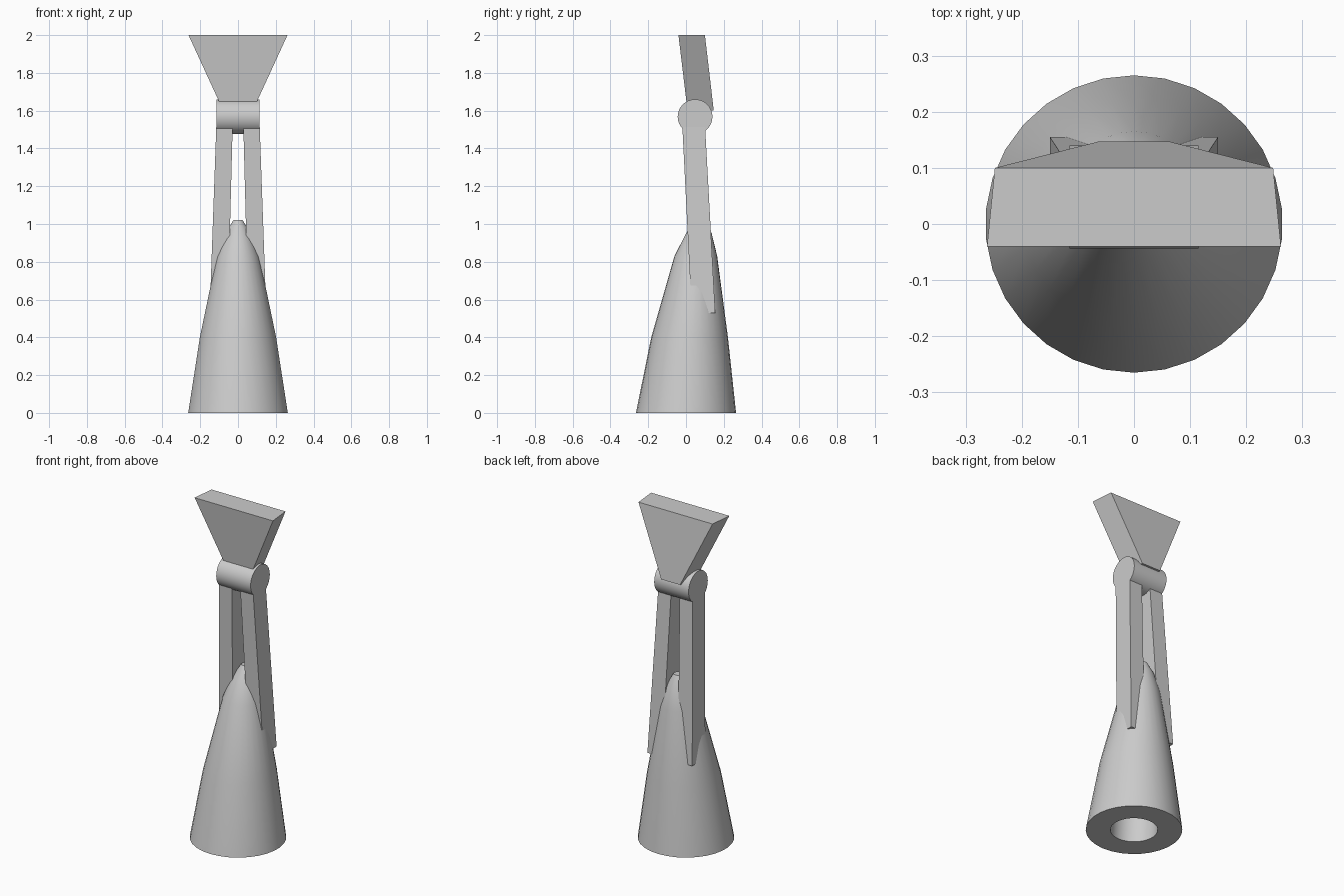
import bpy, bmesh, math

if "Cube" in bpy.data.objects:
    bpy.data.objects.remove(bpy.data.objects["Cube"], do_unlink=True)

grey = bpy.data.materials.new("light_grey")
grey.use_nodes = True
grey.diffuse_color = (0.6, 0.6, 0.6, 1)
grey.node_tree.nodes["Principled BSDF"].inputs["Base Color"].default_value = (0.6, 0.6, 0.6, 1)


def finish(name, bm, smooth=False):
    bmesh.ops.recalc_face_normals(bm, faces=bm.faces)
    mesh = bpy.data.meshes.new(name)
    bm.to_mesh(mesh)
    bm.free()
    mesh.materials.append(grey)
    obj = bpy.data.objects.new(name, mesh)
    bpy.context.collection.objects.link(obj)
    if smooth:
        bpy.ops.object.select_all(action='DESELECT')
        obj.select_set(True)
        bpy.context.view_layer.objects.active = obj
        bpy.ops.object.shade_smooth_by_angle(angle=math.radians(40))
    return obj


def loft(bm, rings):
    """Join equal-length rings of points with quads and cap both ends."""
    loops = [[bm.verts.new(p) for p in ring] for ring in rings]
    n = len(loops[0])
    for a, b in zip(loops, loops[1:]):
        for i in range(n):
            j = (i + 1) % n
            bm.faces.new((a[i], a[j], b[j], b[i]))
    return loops


def circle(radius, y, z, n=30):
    return [(radius * math.sin(i * math.tau / n), y + radius * math.cos(i * math.tau / n), z)
            for i in range(n)]


def rectangle(x0, x1, y0, y1, z):
    return [(x0, y0, z), (x1, y0, z), (x1, y1, z), (x0, y1, z)]


# Leaning tapered body with a blind socket bored into its base
bm = bmesh.new()
profile = [(0.13, 0.03, 0.5), (0.13, 0, 0), (0.265, 0, 0), (0.203, 0.019, 0.4),
           (0.113, 0.052, 0.83), (0.068, 0.068, 0.95), (0.025, 0.075, 1.02)]
loops = loft(bm, [circle(*p) for p in profile])
bm.faces.new(loops[0])
bm.faces.new(loops[-1])
finish("body", bm, smooth=True)

# Two splayed arms carrying the hinge
for side, name in ((1, "left_arm"), (-1, "right_arm")):
    bm = bmesh.new()
    loops = loft(bm, [rectangle(side * 0.054, side * 0.15, 0.03, 0.155, 0.53),
                      rectangle(side * 0.027, side * 0.113, -0.022, 0.098, 1.57)])
    bm.faces.new(loops[0])
    bm.faces.new(loops[-1])
    finish(name, bm)

# Hinge barrel across the arms
bm = bmesh.new()
bmesh.ops.create_cone(bm, cap_ends=True, segments=32, radius1=0.092, radius2=0.092, depth=0.23)
for v in bm.verts:
    x, y, z = v.co
    v.co = (z, 0.048 + x, 1.568 + y)
finish("hinge", bm, smooth=True)

# Flared head, tilted forward with a level top
bm = bmesh.new()
low = [(-0.078, 0.008, 1.6), (0.078, 0.008, 1.6), (0.063, 0.147, 1.6), (-0.063, 0.147, 1.6)]
high = [(-0.262, -0.04, 2), (0.262, -0.04, 2), (0.248, 0.1, 2), (-0.248, 0.1, 2)]
loops = loft(bm, [low, high])
bm.faces.new(loops[0])
bm.faces.new(loops[-1])
finish("head", bm)
